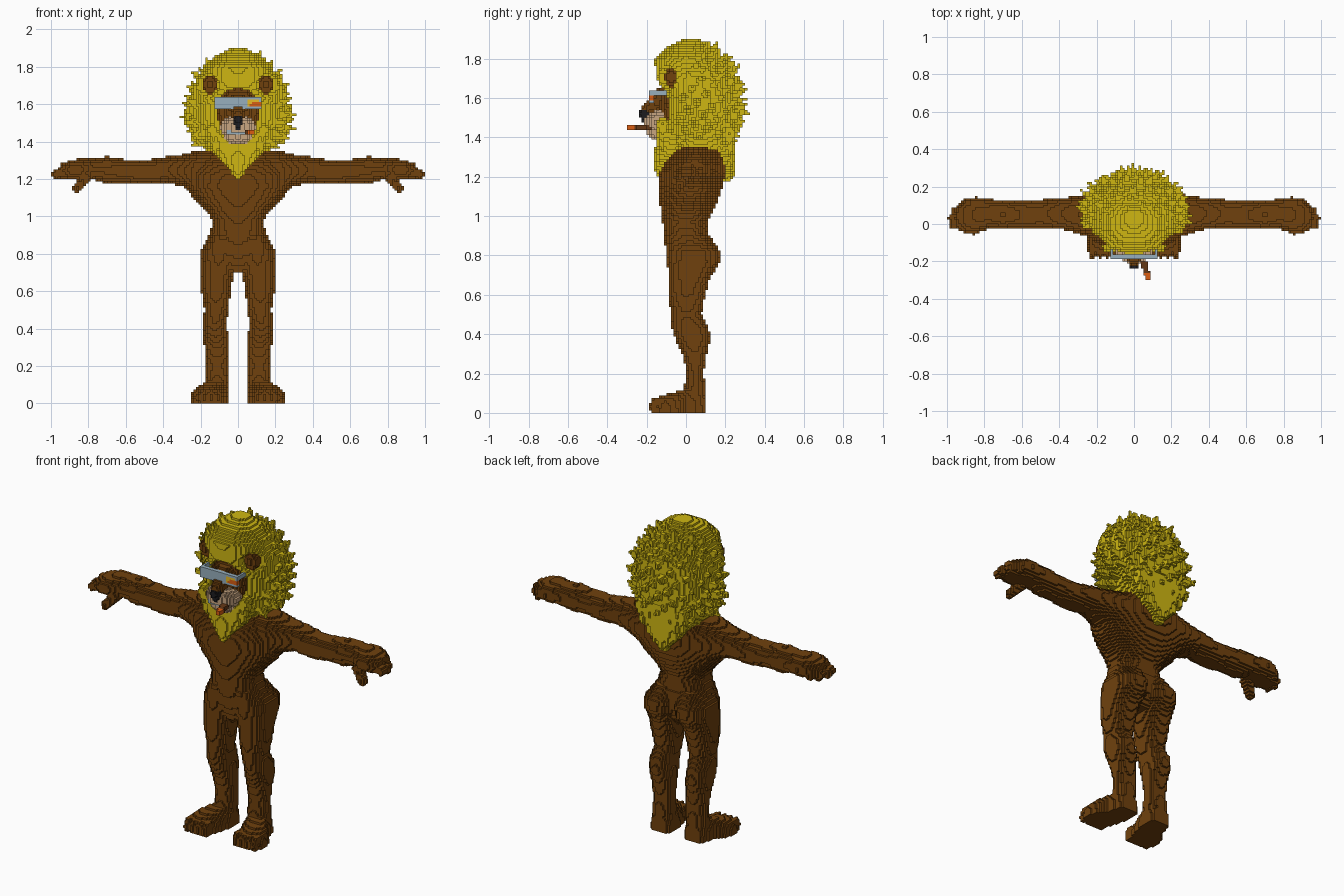
import bpy
import math
import random
from mathutils import Vector

random.seed(4)
if "Cube" in bpy.data.objects:
    bpy.data.objects.remove(bpy.data.objects["Cube"], do_unlink=True)

STEP = 0.0125   # edge length of one block
CM = 0.01       # profile rows are written in hundredths
cells = {}      # block index -> (part name, colour name)

COLOURS = {
    "brown_fur": (0.16, 0.053, 0.004),
    "yellow_mane": (0.62, 0.47, 0.006),
    "tan_muzzle": (0.58, 0.38, 0.22),
    "black_nose": (0.012, 0.012, 0.014),
    "blue_grey": (0.31, 0.43, 0.51),
    "cigar_brown": (0.13, 0.04, 0.008),
    "ember_orange": (0.70, 0.11, 0.006),
    "lens_yellow": (0.80, 0.50, 0.02),
}


def blocks(low, high):
    """Indices and centres of the blocks inside a bounding box."""
    spans = [range(math.floor(a / STEP), math.ceil(b / STEP) + 1) for a, b in zip(low, high)]
    for i in spans[0]:
        for j in spans[1]:
            for k in spans[2]:
                if k >= 0:
                    yield (i, j, k), Vector(((i + 0.5) * STEP, (j + 0.5) * STEP, (k + 0.5) * STEP))


def put(index, part, colour, mirror, keep):
    """Place a block, and its twin on the other side when mirrored."""
    i, j, k = index
    targets = [(index, "left_")] if mirror else [(index, "")]
    if mirror:
        targets.append(((-1 - i, j, k), "right_"))
    for target, side in targets:
        if not (keep and target in cells):
            cells[target] = (side + part, colour)


def loft(part, colour, axis, rows, mirror=False, keep=False, power=2.3):
    """Solid through rounded sections: rows of position and two extents across the axis."""
    rows = [[value * CM for value in row] for row in rows]
    u, v = [n for n in range(3) if n != axis]
    low, high = [0] * 3, [0] * 3
    low[axis], high[axis] = rows[0][0], rows[-1][0]
    low[u], high[u] = min(r[1] for r in rows), max(r[2] for r in rows)
    low[v], high[v] = min(r[3] for r in rows), max(r[4] for r in rows)
    for index, p in blocks(low, high):
        for a, b in zip(rows, rows[1:]):
            if a[0] <= p[axis] < b[0]:
                t = (p[axis] - a[0]) / (b[0] - a[0])
                u0, u1, v0, v1 = [m + (n - m) * t for m, n in zip(a[1:], b[1:])]
                du = abs(2 * p[u] - u0 - u1) / (u1 - u0)
                dv = abs(2 * p[v] - v0 - v1) / (v1 - v0)
                if du ** power + dv ** power <= 1:
                    put(index, part, colour, mirror, keep)


def half_rows(rows):
    """Symmetric sections written as height, half width, front, back."""
    return [(z, -w, w, front, back) for z, w, front, back in rows]


def rod(part, colour, start, end, r0, r1, mirror=False, keep=False):
    """Rounded rod, tapering from r0 to r1."""
    start, end = Vector(start), Vector(end)
    line, r = end - start, max(r0, r1)
    low = [min(a, b) - r for a, b in zip(start, end)]
    high = [max(a, b) + r for a, b in zip(start, end)]
    for index, p in blocks(low, high):
        t = min(1, max(0, (p - start).dot(line) / line.length_squared))
        if (p - start - line * t).length <= r0 + (r1 - r0) * t:
            put(index, part, colour, mirror, keep)


def ball_blocks(centre, radii):
    low = [c - r for c, r in zip(centre, radii)]
    high = [c + r for c, r in zip(centre, radii)]
    for index, p in blocks(low, high):
        if sum(((a - c) / r) ** 2 for a, c, r in zip(p, centre, radii)) <= 1:
            yield index


def ball(part, colour, centre, radii, mirror=False, keep=False):
    for index in ball_blocks(centre, radii):
        put(index, part, colour, mirror, keep)


def box(part, colour, low, high, mirror=False):
    for index, p in blocks(low, high):
        if all(a <= c <= b for a, c, b in zip(low, p, high)):
            put(index, part, colour, mirror, False)


# Mane: core, beard and the point down the back
loft("mane", "yellow_mane", 2, half_rows([
    (132, 16, -6, 23), (140, 20, -10, 25), (150, 24, -11, 26), (160, 25, -11, 26),
    (170, 24, -15, 25), (180, 18, -16, 18), (186, 12, -10, 11), (190, 4, -1, 7)]))
loft("mane", "yellow_mane", 2, half_rows([
    (120, 1, -15, -11), (124, 4, -16, -6), (130, 10, -16, 0), (142, 16, -15, 5)]))
loft("mane", "yellow_mane", 2, half_rows([
    (118, 2, 19, 23), (126, 9, 16, 25), (136, 17, 10, 25)]))

# Mane: pointed tufts spread over the core
TUFTS = 190
for n in range(TUFTS):
    height = 1 - 2 * (n + 0.5) / TUFTS
    ring = math.sqrt(1 - height * height)
    turn = n * math.pi * (3 - math.sqrt(5))
    out = Vector((ring * math.cos(turn), ring * math.sin(turn), height))
    if height < -0.6 or (out.y < -0.45 and height < 0.6):
        continue
    base = Vector((out.x * 0.23, 0.06 + out.y * 0.18, 1.56 + out.z * 0.27))
    lean = (out + Vector((0, 0.15, 0.15))).normalized()
    rod("mane", "yellow_mane", base, base + lean * random.uniform(0.06, 0.09), 0.036, 0.004)

# Mane: hanging locks round the beard and the nape
for n in range(-3, 4):
    x = n * 0.045
    drop = abs(n) * 0.035
    rod("mane", "yellow_mane", (x, -0.12, 1.36 + drop), (x * 0.9, -0.15 + drop / 4, 1.22 + drop), 0.035, 0.006)
    rod("mane", "yellow_mane", (x, 0.22, 1.42), (x, 0.25 - drop / 4, 1.20 + drop), 0.035, 0.008)

# Openings in the mane for the face and the ears
for index, p in blocks((-0.14, -0.3, 1.39), (0.14, -0.07, 1.69)):
    if p.y < -0.07 and (p.x / 0.13) ** 2 + ((p.z - 1.54) / 0.145) ** 2 < 1:
        cells.pop(index, None)
for side in (-1, 1):
    for index in ball_blocks((side * 0.17, -0.12, 1.70), (0.07, 0.08, 0.065)):
        cells.pop(index, None)

# Head, ears and muzzle
ball("head", "brown_fur", (0, 0, 1.56), (0.14, 0.145, 0.16), keep=True)
ball("ear", "brown_fur", (0.15, -0.075, 1.705), (0.04, 0.035, 0.052), mirror=True)
ball("muzzle", "tan_muzzle", (0, -0.135, 1.475), (0.098, 0.08, 0.065))
ball("chin", "tan_muzzle", (0, -0.13, 1.425), (0.075, 0.065, 0.04))
rod("snout", "brown_fur", (0, -0.12, 1.60), (0, -0.19, 1.545), 0.055, 0.035)
rod("nose", "black_nose", (0, -0.212, 1.515), (0, -0.21, 1.475), 0.03, 0.012)
box("teeth", "blue_grey", (-0.065, -0.2, 1.435), (0.035, -0.14, 1.465))

# Cigar with a glowing end
rod("cigar", "cigar_brown", (0.04, -0.16, 1.45), (0.07, -0.27, 1.45), 0.018, 0.018)
rod("cigar_tip", "ember_orange", (0.072, -0.273, 1.45), (0.075, -0.286, 1.45), 0.018, 0.018)

# Glasses: front bar, side arms, and a glinting lens
box("glasses", "blue_grey", (-0.126, -0.188, 1.575), (0.126, -0.162, 1.638))
box("bridge", "brown_fur", (-0.03, -0.19, 1.57), (0.03, -0.162, 1.592))
box("glasses_arm", "blue_grey", (0.112, -0.188, 1.612), (0.126, -0.07, 1.638), mirror=True)
for index, p in blocks((0.05, -0.19, 1.585), (0.115, -0.17, 1.63)):
    if index in cells and cells[index][0] == "glasses" and 1.585 < p.z < 1.63:
        glow = p.x - 0.05 > (p.z - 1.575) * 0.9 and p.z < 1.615
        cells[index] = ("lens", "ember_orange" if glow else "lens_yellow")

# Torso
loft("torso", "brown_fur", 2, half_rows([
    (70, 8, -7, 9), (80, 18, -10, 13), (88, 16.5, -11, 12), (97, 13.5, -12, 11),
    (103, 17, -13, 14), (110, 24, -13.5, 17), (116, 28, -14, 19), (122, 29, -13.5, 20),
    (128, 27, -11, 20), (133, 22, -7, 19), (136, 14, 0, 17)]), keep=True)

# Arms
loft("arm", "brown_fur", 0, [
    (12, -8, 18, 111, 136), (22, -8, 17, 112, 135), (30, -5, 15, 116, 133),
    (38, -3, 14, 118, 132), (50, -3, 13, 117, 130), (60, -2.5, 12, 118, 130.5),
    (70, -2, 12.5, 117.5, 132), (78, -2, 13.5, 120, 131), (84, -5, 14.5, 119.5, 131),
    (90, -5, 13.5, 120, 130), (95, -2, 10, 120, 128)], mirror=True, keep=True)

# Fingers and thumbs
for n, reach in enumerate((0.965, 0.972, 0.95, 0.91)):
    y = -0.005 + n * 0.038
    rod("fingers", "brown_fur", (0.86, y, 1.27), (reach, y, 1.225), 0.028, 0.024, mirror=True, keep=True)
rod("thumb", "brown_fur", (0.81, -0.005, 1.21), (0.86, -0.035, 1.15), 0.032, 0.023, mirror=True, keep=True)

# Legs
loft("leg", "brown_fur", 2, [
    (6, 6, 17, -2, 10), (13, 5, 17, -1, 10), (20, 5, 17, 0.5, 9), (30, 5, 18, -2, 10.5),
    (37, 5.5, 19, -5, 12.5), (43, 6, 19, -7, 11.5), (50, 5, 18, -7.5, 8), (60, 4, 19.5, -9, 10),
    (68, 2.5, 20, -9, 12), (76, 0, 20.5, -9.5, 17), (82, 0, 20, -10, 17.5), (90, 1, 15, -11, 12)],
    mirror=True, keep=True)

# Feet and toes
loft("foot", "brown_fur", 1, [
    (-16, 11, 23, -7, 7), (-11, 8, 25.5, -8, 9), (-4, 6, 23, -9, 11),
    (1, 5, 19, -9, 13), (6, 5, 18, -8, 12), (10, 6, 16, -7, 9)], mirror=True, keep=True, power=3)
for n in range(4):
    x = 0.105 + n * 0.039
    ball("foot", "brown_fur", (x, -0.145, 0.03), (0.022, 0.04, 0.05), mirror=True, keep=True)

# Materials
materials = {}
for name, colour in COLOURS.items():
    mat = bpy.data.materials.new(name)
    mat.use_nodes = True
    mat.diffuse_color = (*colour, 1)
    shader = next(n for n in mat.node_tree.nodes if n.type == "BSDF_PRINCIPLED")
    shader.inputs["Base Color"].default_value = (*colour, 1)
    shader.inputs["Roughness"].default_value = 0.9
    materials[name] = mat

# Skin each part with the faces that touch open air
parts = {}
for index, (part, colour) in cells.items():
    parts.setdefault(part, []).append((index, colour))
for part, members in parts.items():
    verts, faces, slots = {}, [], []
    used = sorted({colour for _, colour in members})
    for index, colour in members:
        for axis in range(3):
            for side in (0, 1):
                beside = list(index)
                beside[axis] += 2 * side - 1
                if tuple(beside) in cells:
                    continue
                face = []
                for a, b in ((0, 0), (1, 0), (1, 1), (0, 1)):
                    corner = list(index)
                    corner[axis] += side
                    corner[(axis + 1) % 3] += a
                    corner[(axis + 2) % 3] += b
                    face.append(verts.setdefault(tuple(corner), len(verts)))
                faces.append(face if side else face[::-1])
                slots.append(used.index(colour))
    mesh = bpy.data.meshes.new(part)
    mesh.from_pydata([Vector(v) * STEP for v in verts], [], faces)
    for name in used:
        mesh.materials.append(materials[name])
    mesh.polygons.foreach_set("material_index", slots)
    bpy.context.collection.objects.link(bpy.data.objects.new(part, mesh))
